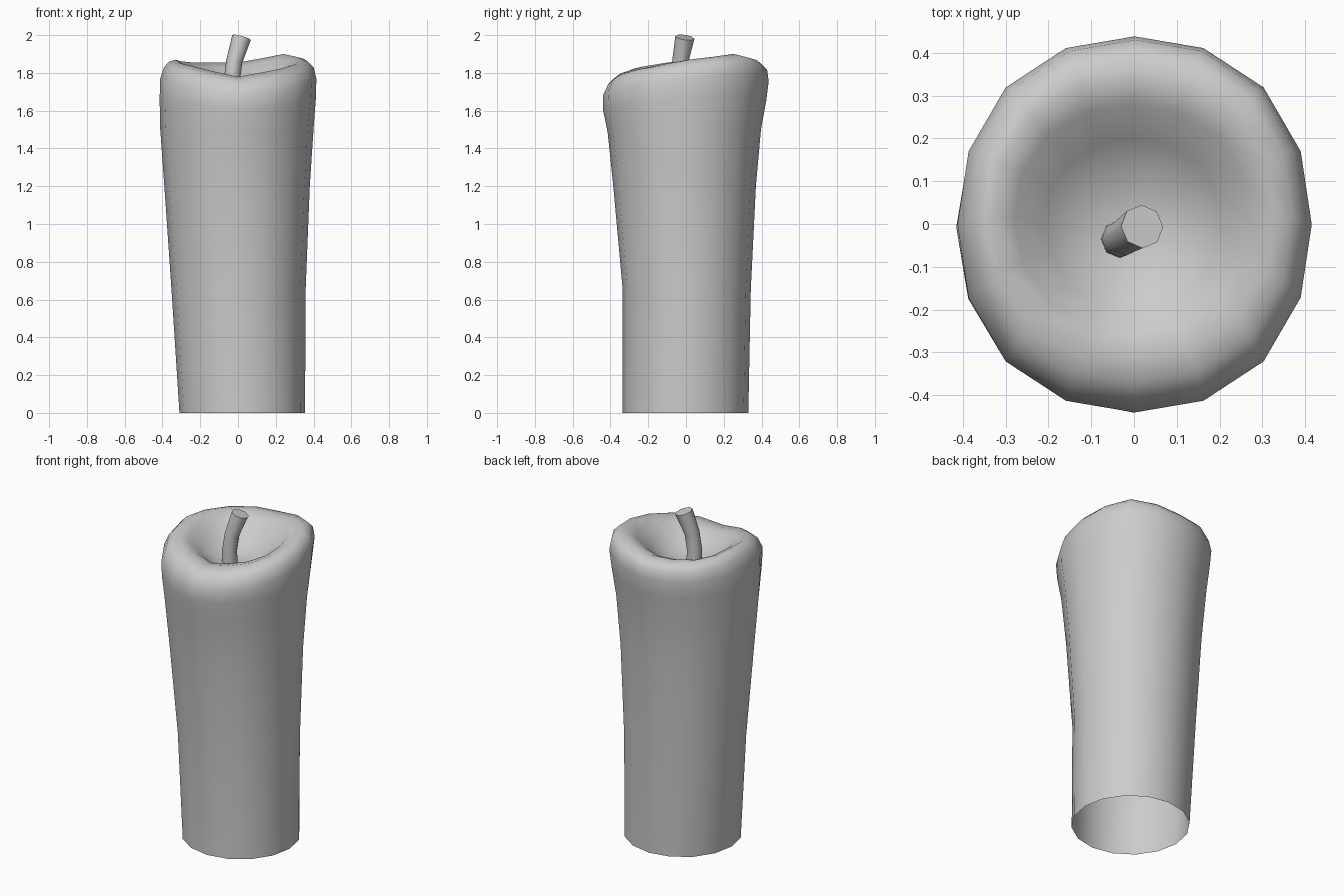
import bpy, bmesh
from math import cos, sin, pi, radians
from mathutils import Vector

if "Cube" in bpy.data.objects:
    bpy.data.objects.remove(bpy.data.objects["Cube"])


def finish(name, bm, angle):
    bmesh.ops.recalc_face_normals(bm, faces=bm.faces)
    me = bpy.data.meshes.new(name)
    bm.to_mesh(me)
    bm.free()
    ob = bpy.data.objects.new(name, me)
    bpy.context.collection.objects.link(ob)
    bpy.ops.object.select_all(action='DESELECT')
    ob.select_set(True)
    bpy.context.view_layer.objects.active = ob
    bpy.ops.object.shade_smooth_by_angle(angle=radians(angle))
    return ob


def bridge(bm, loops):
    for lo, hi in zip(loops, loops[1:]):
        n = len(lo)
        for i in range(n):
            j = (i + 1) % n
            bm.faces.new((lo[i], lo[j], hi[j], hi[i]))


# Uneven rim height around the candle, every 45 degrees from +x
SAG = [.02, .05, .005, .005, .02, -.015, -.07, -.025]


def sag(i):
    return (SAG[i // 2] + SAG[((i + 1) // 2) % 8]) / 2


# Wax rings: height, x min, x max, y min, y max, how much of the uneven rim
RINGS = [
    (0.00, -.31, .355, -.335, .33, 0),
    (0.65, -.352, .358, -.335, .343, 0),
    (1.20, -.39, .38, -.385, .37, 0),
    (1.50, -.412, .40, -.415, .397, .2),
    (1.65, -.415, .412, -.44, .425, .6),
    (1.75, -.412, .415, -.44, .438, 1),
    (1.81, -.392, .40, -.412, .43, 1),
    (1.84, -.365, .37, -.37, .40, 1),
    (1.85, -.33, .33, -.31, .34, 1),
    (1.825, -.28, .27, -.25, .28, .8),
    (1.76, -.21, .20, -.20, .20, .4),
    (1.70, -.12, .11, -.12, .11, .1),
]

# Candle body with open base and melted hollow on top
bm = bmesh.new()
loops = []
for z, x0, x1, y0, y1, t in RINGS:
    ring = []
    for i in range(16):
        a = 2 * pi * i / 16
        k = 1 + .03 * t * (1 - cos(4 * a)) / 2
        c, s = cos(a) * k, sin(a) * k
        x = (x0 + x1) / 2 + c * (x1 - x0) / 2
        y = (y0 + y1) / 2 + s * (y1 - y0) / 2
        ring.append(bm.verts.new((x, y, z + t * sag(i))))
    loops.append(ring)
bridge(bm, loops)
tip = bm.verts.new((-.01, -.01, 1.685))
last = loops[-1]
for i in range(16):
    bm.faces.new((last[i], last[(i + 1) % 16], tip))
finish("candle_body", bm, 80)

# Bent wick: centre, axis, radius of each ring
WICK = [
    ((-.033, -.035, 1.66), (0, 0, 1), .045),
    ((-.033, -.035, 1.76), (.05, .03, 1), .043),
    ((-.02, -.03, 1.86), (.2, .12, 1), .043),
    ((.019, -.006, 1.988), (.28, .15, 1), .051),
]
bm = bmesh.new()
loops = []
for centre, axis, r in WICK:
    q = Vector((0, 0, 1)).rotation_difference(Vector(axis))
    loops.append([bm.verts.new(Vector(centre) + q @ Vector((r * cos(pi * i / 4), r * sin(pi * i / 4), 0)))
                  for i in range(8)])
bridge(bm, loops)
bm.faces.new(loops[-1])
finish("wick", bm, 60)
